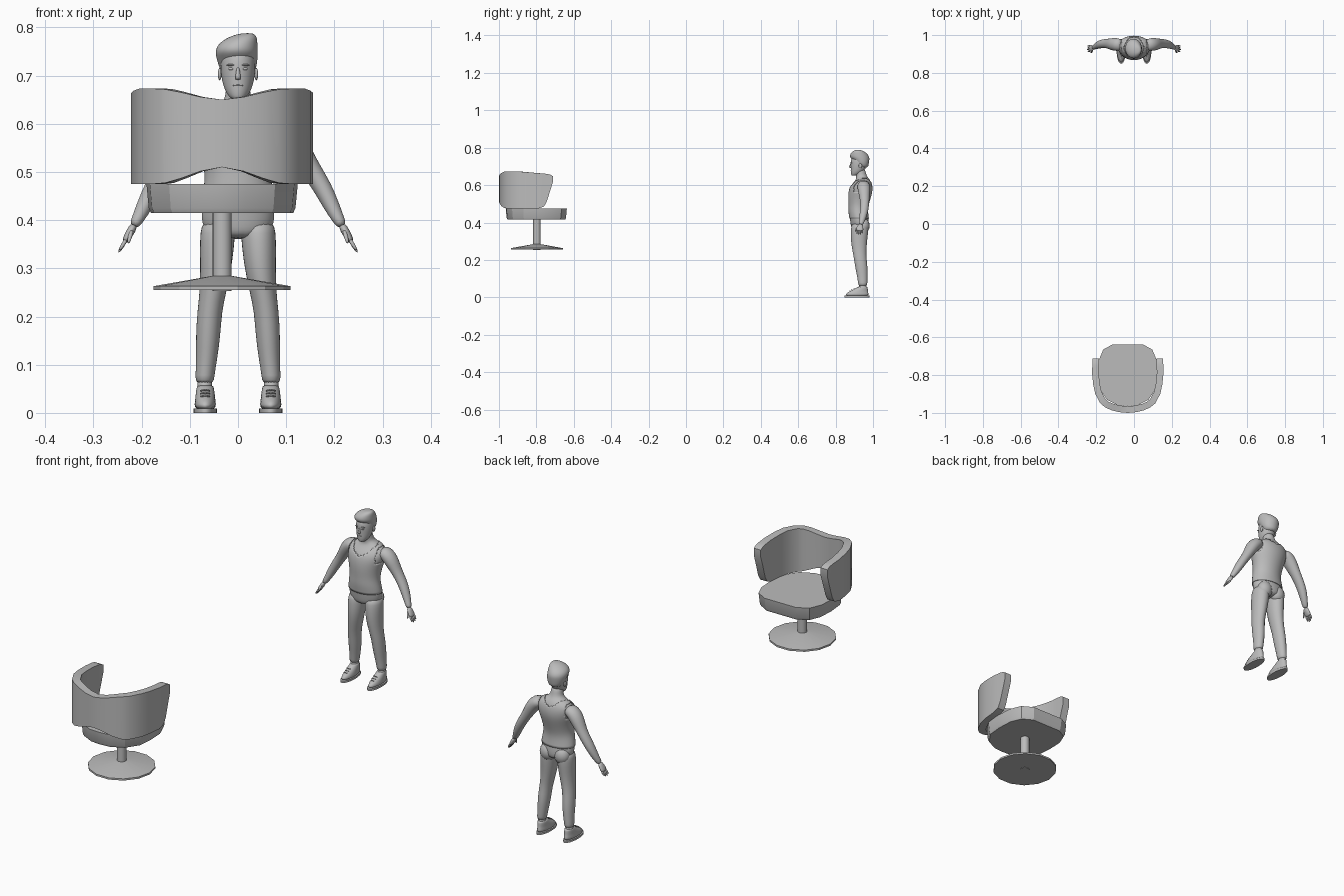
import bpy, bmesh, math
from mathutils import Vector

cube = bpy.data.objects.get("Cube")
if cube:
    bpy.data.objects.remove(cube, do_unlink=True)

grey = bpy.data.materials.new("plain_grey")
grey.use_nodes = True
GREY = (0.5, 0.5, 0.5, 1)
grey.diffuse_color = GREY
grey.node_tree.nodes["Principled BSDF"].inputs["Base Color"].default_value = GREY


def finish(name, mesh, mirror=False, sub=0, angle=180):
    """Link a mesh as an object, smooth it and add its modifiers."""
    mesh.materials.clear()
    mesh.materials.append(grey)
    ob = bpy.data.objects.new(name, mesh)
    bpy.context.collection.objects.link(ob)
    bpy.ops.object.select_all(action='DESELECT')
    ob.select_set(True)
    bpy.context.view_layer.objects.active = ob
    bpy.ops.object.shade_smooth_by_angle(angle=math.radians(angle))
    if mirror:
        ob.modifiers.new("Mirror", 'MIRROR').use_mirror_merge = False
    if sub:
        s = ob.modifiers.new("Subsurf", 'SUBSURF')
        s.levels = s.render_levels = sub
    return ob


def skin(name, rings, **kw):
    """Closed surface through rings that share a point count."""
    bm = bmesh.new()
    vs = [[bm.verts.new(p) for p in ring] for ring in rings]
    n = len(vs[0])
    for a, b in zip(vs, vs[1:]):
        for i in range(n):
            j = (i + 1) % n
            bm.faces.new((a[i], a[j], b[j], b[i]))
    bm.faces.new(vs[0])
    bm.faces.new(vs[-1])
    bmesh.ops.recalc_face_normals(bm, faces=bm.faces)
    mesh = bpy.data.meshes.new(name)
    bm.to_mesh(mesh)
    bm.free()
    return finish(name, mesh, **kw)


def loft(name, stations, n=16, level=True, **kw):
    """Ellipses (x, y, z, half width, half depth), level or square to the path."""
    pts = [Vector(s[:3]) for s in stations]
    rings = []
    for k, s in enumerate(stations):
        t = Vector((0, 0, 1))
        if not level:
            t = (pts[min(k + 1, len(pts) - 1)] - pts[max(k - 1, 0)]).normalized()
        side = Vector((0, 1, 0)).cross(t).normalized()
        deep = t.cross(side)
        ring = []
        for i in range(n):
            a = math.tau * i / n
            ring.append(pts[k] + side * s[3] * math.cos(a) + deep * s[4] * math.sin(a))
        rings.append(ring)
    return skin(name, rings, **kw)


def blob(name, centre, radii, **kw):
    """Ellipsoid for small rounded features."""
    bm = bmesh.new()
    bmesh.ops.create_uvsphere(bm, u_segments=14, v_segments=8, radius=1)
    for v in bm.verts:
        v.co = Vector(centre) + Vector([c * r for c, r in zip(v.co, radii)])
    mesh = bpy.data.meshes.new(name)
    bm.to_mesh(mesh)
    bm.free()
    return finish(name, mesh, **kw)


def mirrored(half):
    """Full outline from the half that runs towards the centre line."""
    return half + [(-u, y) for u, y in reversed(half) if u > 0]


def lerp(x, table):
    """Piecewise linear lookup."""
    for (a, p), (b, q) in zip(table, table[1:]):
        if x <= b:
            return p + (q - p) * max(0, (x - a) / (b - a))
    return table[-1][1]


# ---- Chair ----
CX, CY = -0.033, -0.797
seat = mirrored([(.08, -.637), (.13, -.665), (.153, -.72), (.157, -.8), (.15, -.87),
                 (.11, -.93), (.05, -.96), (0, -.964)])
skin("seat_cushion", [[(CX + u * s, CY + (y - CY) * s, z) for u, y in seat]
                      for z, s in ((.475, 1), (.425, .97), (.415, .94))], angle=25)

# Wrapped backrest, curved in plan with a dipped top and an arched bottom
path = mirrored([(.187, -.712), (.187, -.725), (.188, -.745), (.188, -.76), (.189, -.79),
                 (.183, -.85), (.172, -.9), (.145, -.95), (.118, -.972), (.085, -.986),
                 (.045, -.996), (0, -1)])
low_arm = [(-.79, 0), (-.76, .01), (-.745, .035), (-.712, .14)]
top_arm = [(-.9, 0), (-.73, .014), (-.712, .025)]
columns = []
for k, (u, y) in enumerate(path):
    p, q = path[max(k - 1, 0)], path[min(k + 1, len(path) - 1)]
    t = Vector((q[0] - p[0], q[1] - p[1])).normalized()
    iu, iy = u + t.y * .035, y - t.x * .035
    f = min(abs(u) / .14, 1)
    f = f * f * (3 - 2 * f)
    low = .51 - .035 * f + lerp(y, low_arm)
    top = .65 + .023 * f - lerp(y, top_arm)
    columns.append([(CX + a, b, z) for a, b, z in
                    ((u, y, low), (u, y, top), (iu, iy, top), (iu, iy, low))])
skin("wrapped_backrest", columns, angle=30)

loft("chair_post", [(CX, CY, .253, .02, .02), (CX, CY, .416, .02, .02)], angle=30)
loft("chair_base", [(CX, CY, z, r, r) for z, r in
                    ((.255, .142), (.263, .142), (.284, .022))], n=14, angle=15)

# ---- Standing man: torso and neck ----
torso = loft("torso", [
    (0, .93, .36, .055, .042), (0, .93, .385, .075, .05), (0, .926, .42, .078, .05),
    (0, .92, .46, .07, .05), (0, .922, .49, .066, .051), (0, .927, .53, .072, .058),
    (0, .933, .565, .083, .062), (0, .937, .595, .09, .058), (0, .943, .616, .083, .046),
    (0, .945, .632, .055, .036), (0, .94, .644, .031, .03), (0, .935, .66, .026, .028),
    (0, .93, .69, .024, .026)], n=20, sub=2)

# Sleeveless top, a thin shell cut from the torso surface
dg = bpy.context.evaluated_depsgraph_get()
shirt = bpy.data.meshes.new_from_object(torso.evaluated_get(dg))
bm = bmesh.new()
bm.from_mesh(shirt)
bare = []
for f in bm.faces:
    c = f.calc_center_median()
    neck = (.59 if c.y < .94 else .612) + 14 * c.x ** 2
    armhole = abs(c.x) > .066 and c.z > .565
    if c.z < .42 or c.z > neck or c.z > .635 or armhole:
        bare.append(f)
bmesh.ops.delete(bm, geom=bare, context='FACES')
bm.to_mesh(shirt)
bm.free()
shell = finish("sleeveless_top", shirt).modifiers.new("Solidify", 'SOLIDIFY')
shell.thickness, shell.offset = .003, 1

# ---- Limbs, built on one side and mirrored ----
loft("trouser_legs", [
    (.04, .93, .4, .034, .042), (.042, .929, .375, .037, .047), (.044, .927, .34, .036, .047),
    (.046, .925, .3, .033, .044), (.052, .927, .25, .028, .038), (.059, .931, .21, .026, .034),
    (.062, .938, .16, .026, .034), (.065, .943, .11, .022, .028), (.069, .945, .075, .02, .025),
    (.069, .945, .06, .019, .024)], mirror=True, sub=1)
blob("buttocks", (.036, .95, .383), (.036, .032, .04), mirror=True)
loft("upper_and_lower_arms", [
    (.062, .948, .605, .022, .03), (.09, .95, .598, .03, .035), (.112, .952, .572, .03, .034),
    (.13, .954, .54, .024, .028), (.15, .956, .508, .021, .024), (.176, .953, .467, .02, .023),
    (.194, .946, .43, .017, .019), (.208, .938, .402, .013, .014), (.217, .933, .387, .01, .012),
    ], level=False, mirror=True, sub=1)
loft("palms", [(.215, .934, .391, .008, .011), (.222, .931, .378, .009, .016),
               (.23, .93, .364, .008, .019), (.236, .93, .354, .006, .018)],
     level=False, mirror=True, sub=1)
for i, name in enumerate(("index", "middle", "ring", "little")):
    y = .916 + .0093 * i
    drop = (.016, .021, .019, .013)[i]
    loft(name + "_fingers", [(.232, y, .36, .0045, .0045), (.238, y - .001, .35, .0045, .0045),
                             (.239 + drop * .45, y - .002, .353 - drop, .003, .003)],
         n=8, level=False, mirror=True, sub=1)
loft("thumbs", [(.22, .922, .38, .005, .006), (.224, .911, .366, .005, .005),
                (.228, .905, .351, .003, .003)], n=8, level=False, mirror=True, sub=1)

# ---- Shoes ----
loft("shoe_soles", [(.068, .914, z, .024, .066) for z in (0, .009)], n=24,
     mirror=True, angle=40)
loft("shoe_uppers", [
    (.068, .914, .006, .022, .063), (.068, .915, .018, .023, .063), (.068, .921, .03, .021, .053),
    (.068, .934, .042, .02, .039), (.068, .942, .052, .018, .03), (.068, .945, .058, .017, .025)],
     mirror=True, sub=1)
loft("ankles", [(.069, .945, z, .015, .019) for z in (.04, .07)], mirror=True)
for k in range(3):
    y, z = .879 + .01 * k, .034 + .006 * k
    loft("shoe_lace_%d" % (k + 1), [(.058, y, z, .0015, .0015), (.068, y - .002, z + .002, .002, .002),
                                    (.078, y, z, .0015, .0015)], n=6, level=False, mirror=True)

# ---- Head ----
loft("head", [
    (0, .898, .65, .011, .012), (0, .905, .657, .02, .023), (0, .915, .672, .029, .035),
    (0, .921, .69, .034, .041), (0, .924, .712, .037, .045), (0, .926, .738, .037, .046),
    (0, .93, .756, .031, .038), (0, .93, .767, .012, .015)], sub=2)
loft("swept_hair", [
    (0, .947, .69, .026, .026), (0, .942, .715, .039, .036), (-.002, .936, .735, .043, .045),
    (-.003, .928, .749, .045, .053), (-.001, .925, .764, .042, .048), (.007, .922, .777, .033, .036),
    (.016, .92, .786, .02, .02), (.02, .92, .788, .006, .007)], n=20, sub=2)
loft("nose", [(0, .881, .691, .006, .005), (0, .877, .696, .0065, .007),
              (0, .88, .708, .004, .004), (0, .882, .718, .003, .003)], n=10, sub=1)
blob("ears", (.038, .932, .703), (.004, .009, .013), mirror=True)
blob("eyes", (.014, .8855, .714), (.006, .004, .003), mirror=True)
blob("eyebrows", (.015, .8845, .722), (.01, .004, .002), mirror=True)
blob("upper_lip", (0, .8835, .6795), (.011, .004, .002))
blob("lower_lip", (0, .885, .675), (.009, .004, .0025))
